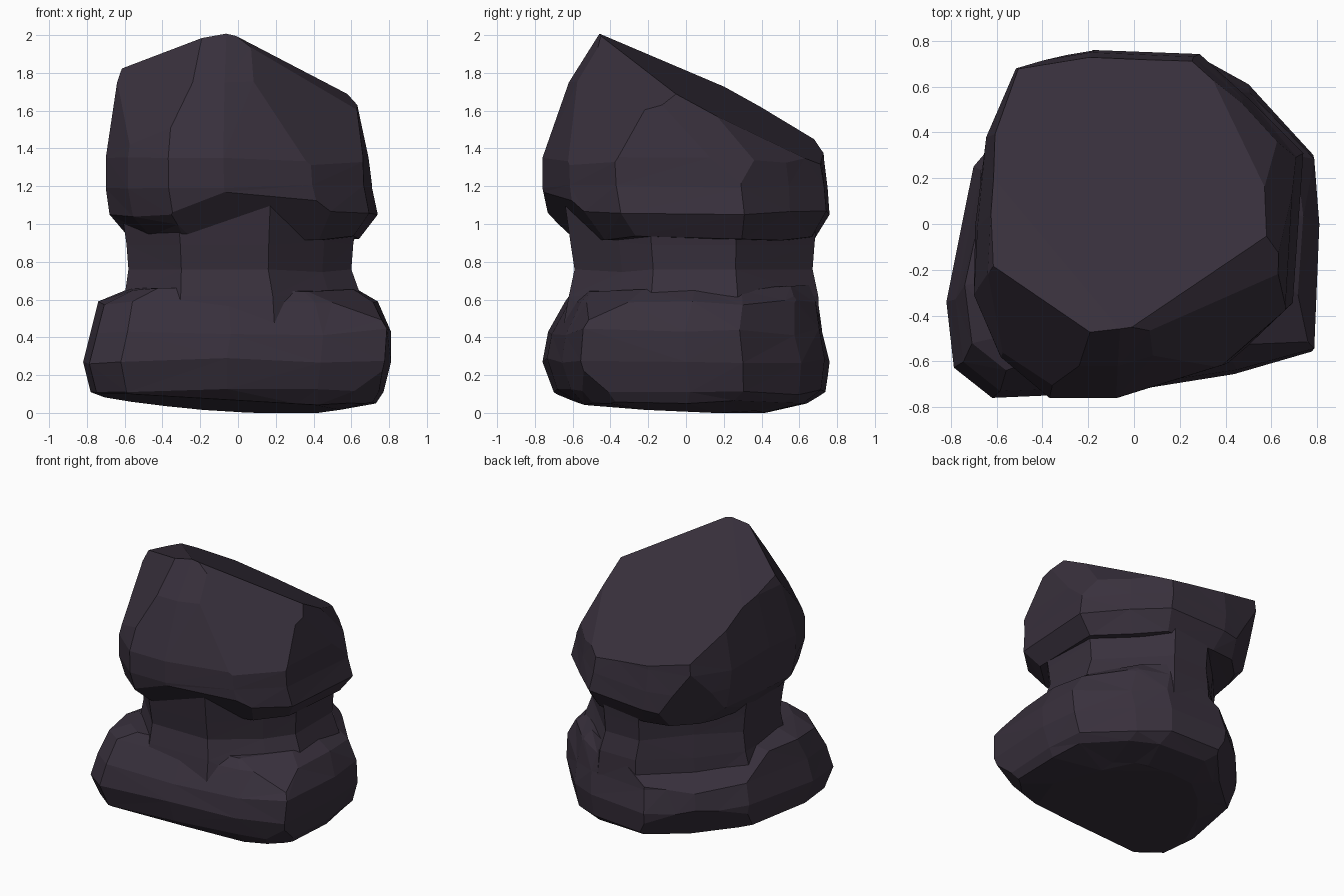
import bpy
import bmesh
import random
from mathutils import Vector

random.seed(4)
if "Cube" in bpy.data.objects:
    bpy.data.objects.remove(bpy.data.objects["Cube"], do_unlink=True)

# Dark violet stone
stone = bpy.data.materials.new("dark_violet_stone")
stone_colour = (0.04, 0.03, 0.046, 1)
stone.diffuse_color = stone_colour
stone.use_nodes = True
shader = stone.node_tree.nodes["Principled BSDF"]
shader.inputs["Base Color"].default_value = stone_colour
shader.inputs["Roughness"].default_value = 0.9


def normalise(outline):
    """Map an outline into the unit square so each ring can stretch it."""
    xs, ys = zip(*outline)
    width, depth = max(xs) - min(xs), max(ys) - min(ys)
    return [((x - min(xs)) / width, (y - min(ys)) / depth) for x, y in outline]


def make_boulder(name, outline, rings, cuts=(), roughness=0.01):
    """Loft an outline through rings (z, left, right, front, back), then chisel flat cuts."""
    bm = bmesh.new()
    unit = normalise(outline)
    loops = []
    for z, left, right, front, back in rings:
        loop = []
        for u, v in unit:
            position = Vector((left + u * (right - left), front + v * (back - front), z))
            # Chip the points that do not define the widest extents
            if 0 < u < 1 and 0 < v < 1:
                position.z += random.uniform(-roughness, roughness) * 2
                position.xy *= 1 + random.uniform(-roughness, roughness)
            loop.append(bm.verts.new(position))
        loops.append(loop)
    count = len(unit)
    for lower, upper in zip(loops, loops[1:]):
        for i in range(count):
            j = (i + 1) % count
            bm.faces.new((lower[i], lower[j], upper[j], upper[i]))
    bm.faces.new(list(reversed(loops[0])))
    bm.faces.new(loops[-1])

    for point, normal in cuts:
        geometry = bm.verts[:] + bm.edges[:] + bm.faces[:]
        result = bmesh.ops.bisect_plane(bm, geom=geometry, dist=0.0001, plane_co=point,
                                        plane_no=normal, clear_outer=True)
        rim = [e for e in result["geom_cut"] if isinstance(e, bmesh.types.BMEdge)]
        bmesh.ops.contextual_create(bm, geom=rim)

    bmesh.ops.triangulate(bm, faces=bm.faces[:])
    bmesh.ops.recalc_face_normals(bm, faces=bm.faces[:])
    mesh = bpy.data.meshes.new(name)
    bm.to_mesh(mesh)
    bm.free()
    mesh.materials.append(stone)
    boulder = bpy.data.objects.new(name, mesh)
    bpy.context.collection.objects.link(boulder)
    return boulder


# Outlines, anticlockwise from the front left corner
cap_outline = [(-.36, -.76), (-.06, -.76), (.42, -.62), (.7, -.37), (.74, .3),
               (.5, .55), (.28, .74), (-.18, .76), (-.51, .71), (-.64, .4),
               (-.69, 0), (-.7, -.3), (-.58, -.58)]
waist_outline = [(-.3, -.6), (.16, -.6), (.45, -.35), (.6, -.18), (.6, .26),
                 (.2, .67), (-.08, .67), (-.35, .4), (-.58, .14), (-.58, -.3)]
foot_outline = [(-.62, -.76), (-.06, -.74), (.44, -.66), (.78, -.56), (.81, 0),
                (.78, .3), (.5, .61), (.28, .74), (-.18, .76), (-.46, .54),
                (-.7, .25), (-.82, -.34), (-.79, -.63)]

# Wide foot with a gently tilted underside and sloping ledges
make_boulder("foot_stone", foot_outline, [
    (0, -.2, .42, -.1, .42),
    (.05, -.62, .73, -.62, .64),
    (.11, -.78, .77, -.7, .74),
    (.27, -.82, .81, -.76, .76),
    (.43, -.78, .81, -.73, .72),
    (.59, -.74, .74, -.64, .71),
    (.66, -.57, .62, -.59, .68),
], cuts=[
    # Underside
    ((0, 0, .03), (-.05, -.06, -1)),
    # Front right corner, below and above
    ((.7, -.47, .12), (.6, -.6, -.8)),
    ((.66, -.54, .52), (.5, -.5, 1.35)),
    # Back right ledge
    ((.53, .53, .55), (1, 1, .7)),
    # Back left corner, above and below
    ((-.49, .49, .38), (-1, 1, 1.5)),
    ((-.48, .48, .24), (-1, 1, -.7)),
])

# Narrow waist
make_boulder("waist_stone", waist_outline, [
    (.4, -.65, .7, -.66, .71),
    (.62, -.6, .65, -.62, .7),
    (.76, -.58, .6, -.59, .67),
    (.89, -.59, .61, -.61, .68),
    (1.1, -.62, .64, -.64, .7),
])

# Overhanging cap with a sloped crown and chiselled shoulders
make_boulder("cap_stone", cap_outline, [
    (.92, -.57, .64, -.59, .68),
    (1.05, -.68, .74, -.73, .76),
    (1.19, -.7, .71, -.76, .75),
    (1.35, -.7, .7, -.76, .73),
    (1.75, -.64, .64, -.62, .71),
    (2.1, -.52, .52, -.4, .7),
], cuts=[
    # Crown slope, then its left rise
    ((0, 0, 1.746), (.15, .55, 1)),
    ((-.53, -.26, 1.86), (-.21, .25, 1)),
    # Front left, front right, right and back right shoulders
    ((-.44, -.32, 1.87), (-.6, -.6, .5)),
    ((.1, -.43, 1.95), (.2, -.24, .16)),
    ((.42, -.2, 1.76), (.5, -.2, .7)),
    ((.57, .15, 1.58), (.8, .25, .4)),
    ((.47, .47, 1.38), (.6, .6, .65)),
    # Undercuts below the back left corner and the brow
    ((-.5, .7, 1.38), (-1, 1, -.5)),
    ((0, -.74, 1.17), (.04, -.17, -.14)),
])
